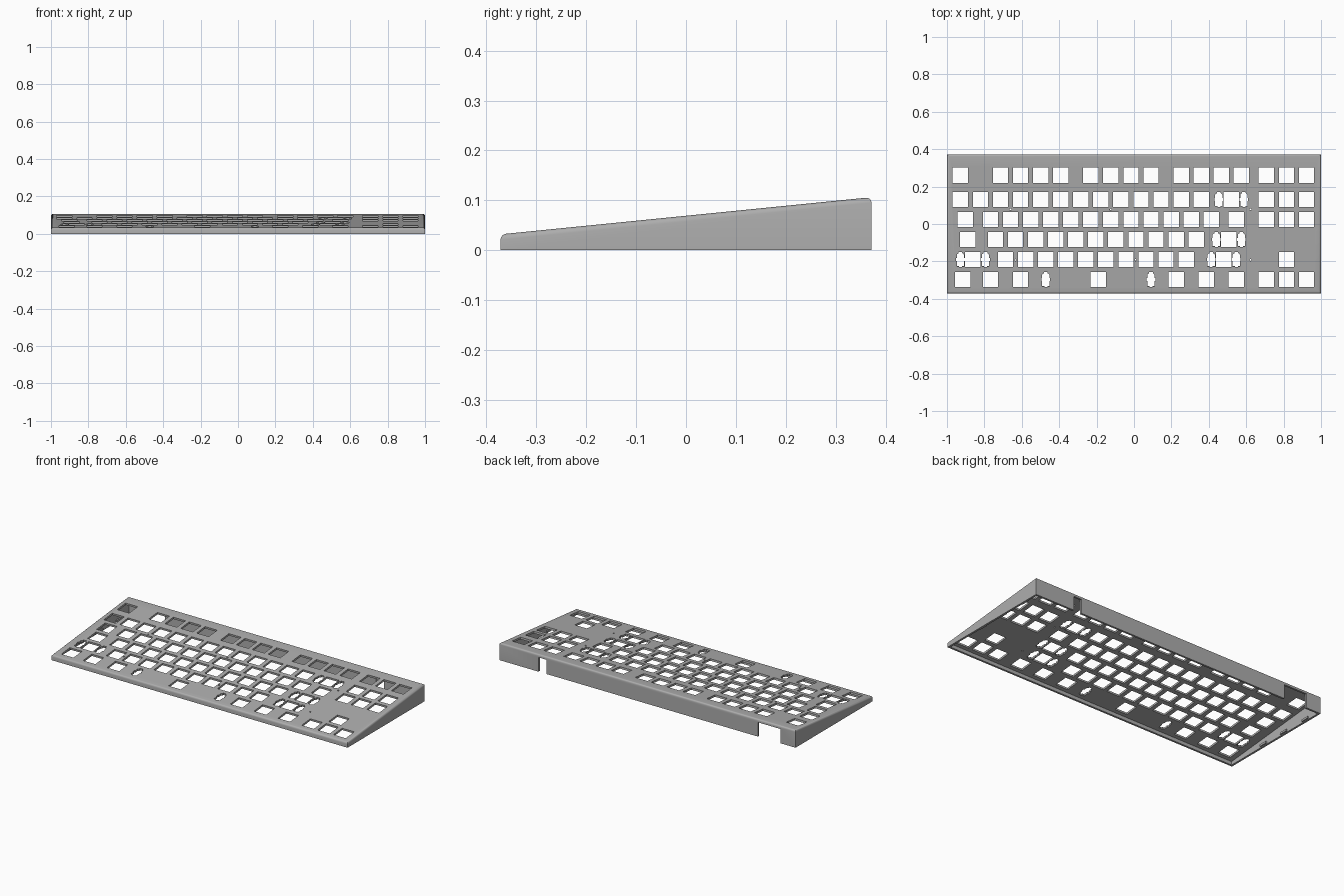
import bpy, bmesh, math
from mathutils import Vector

cube = bpy.data.objects.get("Cube")
if cube:
    bpy.data.objects.remove(cube, do_unlink=True)

SLOPE = 0.1          # tilt of the top face
UNIT = 0.1073        # key pitch
LEFT = -0.982        # left end of the key field
HALF_X, HALF_Y = 1.0, 0.372
WALL = 0.012
PLATE = 0.012


def top_z(y):
    return 0.069 + SLOPE * y


grey = bpy.data.materials.new("case_grey")
grey.use_nodes = True
COLOR = (0.42, 0.42, 0.42, 1)
grey.diffuse_color = COLOR
grey.node_tree.nodes["Principled BSDF"].inputs["Base Color"].default_value = COLOR


def make_object(name, bm):
    bmesh.ops.recalc_face_normals(bm, faces=bm.faces)
    mesh = bpy.data.meshes.new(name)
    bm.to_mesh(mesh)
    bm.free()
    mesh.materials.append(grey)
    obj = bpy.data.objects.new(name, mesh)
    bpy.context.collection.objects.link(obj)
    return obj


def add_prism(bm, low, high):
    a = [bm.verts.new(p) for p in low]
    b = [bm.verts.new(p) for p in high]
    bm.faces.new(a[::-1])
    bm.faces.new(b)
    for i in range(len(a)):
        j = (i + 1) % len(a)
        bm.faces.new((a[i], a[j], b[j], b[i]))


def rect(x, y, hx, hy):
    return [(x - hx, y - hy), (x + hx, y - hy), (x + hx, y + hy), (x - hx, y + hy)]


def add_wedge(bm, hx, hy, z_low, drop):
    pts = rect(0, 0, hx, hy)
    add_prism(bm, [(x, y, z_low) for x, y in pts],
              [(x, y, top_z(y) - drop) for x, y in pts])


def add_box(bm, x0, x1, y0, y1, z0, z1):
    pts = rect((x0 + x1) / 2, (y0 + y1) / 2, (x1 - x0) / 2, (y1 - y0) / 2)
    add_prism(bm, [(x, y, z0) for x, y in pts], [(x, y, z1) for x, y in pts])


def add_hole(bm, cx, cy, outline):
    # hole through the sloped plate, square to its surface
    low, high = [], []
    for dx, dy in outline:
        x, y = cx + dx, cy + dy
        for ring, d in ((low, -0.03), (high, 0.02)):
            ring.append((x, y - SLOPE * d, top_z(y) + d))
    add_prism(bm, low, high)


def cut(target, bm, name):
    cutter = make_object(name, bm)
    cutter.hide_render = True
    mod = target.modifiers.new(name, 'BOOLEAN')
    mod.operation = 'DIFFERENCE'
    mod.solver = 'EXACT'
    mod.object = cutter
    bpy.context.view_layer.objects.active = target
    bpy.ops.object.modifier_apply(modifier=name)
    bpy.data.objects.remove(cutter, do_unlink=True)


# Outer case: wedge with rounded top rim and slightly rounded corners
bm = bmesh.new()
add_wedge(bm, HALF_X, HALF_Y, 0, 0)
rim = [e for e in bm.edges if all(v.co.z > 0.01 for v in e.verts)]
bmesh.ops.bevel(bm, geom=rim, offset=0.011, segments=4, profile=0.5, affect='EDGES')
case = make_object("case", bm)

# Hollow underside
bm = bmesh.new()
add_wedge(bm, HALF_X - WALL, HALF_Y - WALL, -0.05, PLATE)
cut(case, bm, "cavity")

# Cable openings in the back wall
bm = bmesh.new()
for x0, x1 in ((0.68, 0.735), (-0.9, -0.745)):
    add_box(bm, x0, x1, HALF_Y - 0.03, HALF_Y + 0.03, -0.05, 0.087)
cut(case, bm, "back_openings")

# Key openings: (row height, key centres in units)
NAV = [15.75, 16.75, 17.75]


def run(start, count):
    return [start + i for i in range(count)]


ROWS = [
    (0.26, [0.5] + run(2.5, 4) + run(7, 4) + run(11.5, 4) + NAV),
    (0.131, run(0.5, 13) + [14] + NAV),
    (0.024, [0.75] + run(2, 12) + [14.25] + NAV),
    (-0.083, [0.875] + run(2.25, 11) + [13.875]),
    (-0.19, [1.125] + run(2.75, 10) + [13.625, 16.75]),
    (-0.297, [0.625, 2, 3.5, 7.375, 11.25, 12.75, 14.25] + NAV),
]
# Stabiliser openings: (row index, key centre, offset to each side)
STABS = [(1, 14, 0.067), (3, 13.875, 0.067), (4, 1.125, 0.067),
         (4, 13.625, 0.067), (5, 7.375, 0.281)]

KEY = rect(0, 0, 0.041, 0.041)
HALF = [(0.008, -0.041), (0.008, -0.036), (0.019, -0.036), (0.019, -0.008),
        (0.0235, -0.008), (0.0235, 0.008), (0.019, 0.008), (0.019, 0.027),
        (0.01, 0.034), (0.01, 0.041)]
STAB = HALF + [(-x, y) for x, y in reversed(HALF)]
SCREW = [(0.005 * math.cos(i * math.pi / 6), 0.005 * math.sin(i * math.pi / 6))
         for i in range(12)]

bm = bmesh.new()
for y, keys in ROWS:
    for k in keys:
        add_hole(bm, LEFT + k * UNIT, y, KEY)
for row, k, off in STABS:
    for side in (-1, 1):
        add_hole(bm, LEFT + k * UNIT + side * off, ROWS[row][0], STAB)
for y, xs in ((0.077, (-0.66, -0.125, 0.623)), (-0.193, (-0.634, 0.008, 0.623))):
    for x in xs:
        add_hole(bm, x, y, SCREW)
cut(case, bm, "key_openings")

# Small catches along the inside of the side walls
for side, name in ((1, "left"), (-1, "right")):
    bm = bmesh.new()
    for y in (-0.09, 0.08, 0.26):
        xs = sorted((side * (HALF_X - WALL + 0.002), side * (HALF_X - WALL - 0.008)))
        add_box(bm, xs[0], xs[1], y - 0.025, y + 0.025, 0.004, 0.016)
    make_object(name + "_inner_catches", bm)

# Smooth rim, crisp edges
bpy.ops.object.select_all(action='DESELECT')
case.select_set(True)
bpy.context.view_layer.objects.active = case
bpy.ops.object.shade_smooth_by_angle(angle=math.radians(30))
